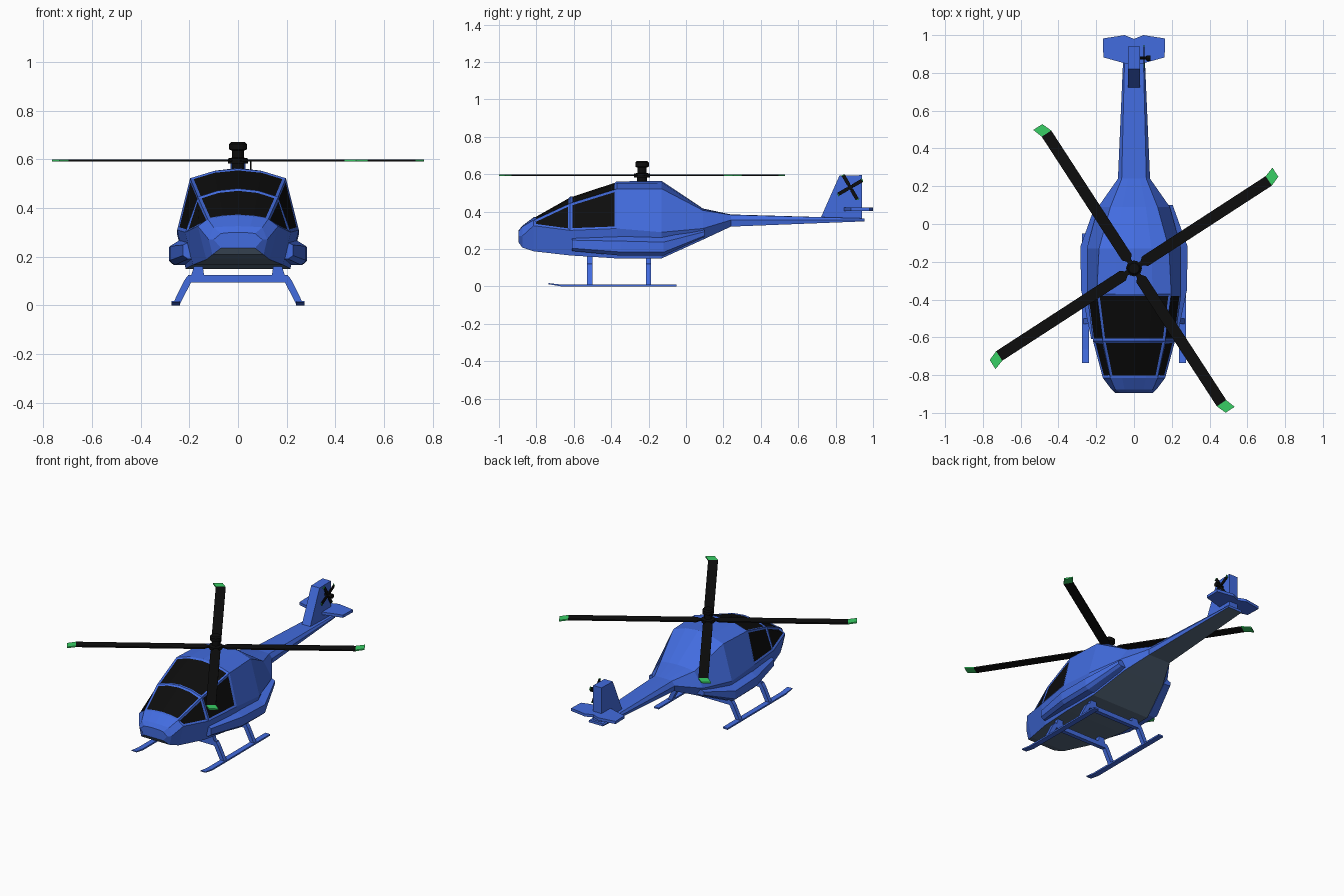
import bpy, bmesh
from math import radians, sin, cos, pi
from mathutils import Matrix, Vector

if "Cube" in bpy.data.objects:
    bpy.data.objects.remove(bpy.data.objects["Cube"])


def material(name, rgb):
    m = bpy.data.materials.new(name)
    m.diffuse_color = (*rgb, 1)
    m.use_nodes = True
    m.node_tree.nodes["Principled BSDF"].inputs["Base Color"].default_value = m.diffuse_color
    return m


BLUE = material("blue_paint", (0.055, 0.15, 0.74))
BLACK = material("black", (0.004, 0.004, 0.004))
GREEN = material("green_tip", (0.04, 0.62, 0.13))
SLATE = material("slate_belly", (0.1, 0.15, 0.22))


def loft(name, rings, mats, edit=None, matrix=Matrix()):
    """Skin a row of closed rings, cap both ends."""
    bm = bmesh.new()
    vs = [[bm.verts.new(matrix @ Vector(p)) for p in r] for r in rings]
    n = len(rings[0])
    faces = {}
    for i in range(len(vs) - 1):
        for j in range(n):
            k = (j + 1) % n
            faces[i, j] = bm.faces.new((vs[i][j], vs[i][k], vs[i + 1][k], vs[i + 1][j]))
    bm.faces.new(vs[0])
    bm.faces.new(vs[-1])
    bmesh.ops.recalc_face_normals(bm, faces=bm.faces)
    if edit:
        edit(bm, faces)
    me = bpy.data.meshes.new(name)
    bm.to_mesh(me)
    bm.free()
    for m in mats:
        me.materials.append(m)
    ob = bpy.data.objects.new(name, me)
    bpy.context.collection.objects.link(ob)
    return ob


def rect_x(x, y0, y1, z0, z1):
    return [(x, y0, z0), (x, y1, z0), (x, y1, z1), (x, y0, z1)]


def rect_y(y, x0, x1, z0, z1):
    return [(x0, y, z0), (x1, y, z0), (x1, y, z1), (x0, y, z1)]


# Fuselage and boom: y, roof centre z, roof edge x z, waist x z, belly edge x z
stations = [
    (-0.895, 0.300, 0.070, 0.295, 0.100, 0.270, 0.070, 0.235),
    (-0.875, 0.325, 0.100, 0.320, 0.120, 0.270, 0.105, 0.208),
    (-0.815, 0.370, 0.125, 0.355, 0.165, 0.325, 0.130, 0.188),
    (-0.620, 0.480, 0.165, 0.445, 0.217, 0.300, 0.185, 0.166),
    (-0.370, 0.562, 0.197, 0.522, 0.250, 0.310, 0.215, 0.150),
    (-0.130, 0.564, 0.185, 0.522, 0.250, 0.290, 0.215, 0.150),
    (0.090, 0.417, 0.125, 0.407, 0.190, 0.310, 0.150, 0.250),
    (0.240, 0.385, 0.065, 0.383, 0.085, 0.355, 0.080, 0.320),
    (0.955, 0.364, 0.048, 0.364, 0.054, 0.356, 0.052, 0.348),
]


def section(y, za, xb, zb, xc, zc, xd, zd):
    half = [(xb * .5, y, za - .25 * (za - zb)), (xb, y, zb), (xc, y, zc), (xd, y, zd)]
    return [(0, y, za)] + half + [(-x, y, z) for x, y, z in reversed(half)]


def glaze(bm, faces):
    for (i, j), f in faces.items():
        if j == 4:
            f.material_index = 2
    for i in (2, 3):
        for group in ((0, 1, 7, 8), (2,), (6,)):
            pane = [faces[i, j] for j in group]
            bmesh.ops.inset_region(bm, faces=pane, thickness=0.013, depth=-0.004,
                                   use_boundary=True, use_even_offset=True)
            for f in pane:
                f.material_index = 1


loft("fuselage", [section(*s) for s in stations], [BLUE, BLACK, SLATE], glaze)

# Parts on both sides: side pods, skids and their legs
for s, side in ((1, "right"), (-1, "left")):
    flip = Matrix.Scale(s, 4, (1, 0, 0))
    pod = [(-0.61, 0.226, 0.262, 0.19), (-0.35, 0.280, 0.262, 0.165),
           (-0.12, 0.284, 0.255, 0.165), (0.10, 0.205, 0.300, 0.265)]
    loft(side + "_side_pod",
         [[(0.12, y, b), (x - .02, y, b), (x, y, b + .2 * (t - b)), (x, y, t - .2 * (t - b)),
           (x - .05, y, t + .012), (0.12, y, t + .012)] for y, x, t, b in pod],
         [BLUE], matrix=flip)
    loft(side + "_skid",
         [rect_y(-0.735, 0.238, 0.274, 0.012, 0.018), rect_y(-0.665, 0.238, 0.274, 0, 0.01),
          rect_y(-0.05, 0.238, 0.274, 0, 0.01)], [BLUE], matrix=flip)
    for y, place in ((-0.515, "front"), (-0.20, "rear")):
        a, b = y - .014, y + .014
        loft(f"{side}_{place}_leg",
             [[(x0, a, z), (x1, a, z), (x1, b, z), (x0, b, z)] for x0, x1, z in
              ((0.238, 0.268, 0.006), (0.190, 0.222, 0.100), (0.165, 0.208, 0.120))],
             [BLUE], matrix=flip)
        loft(f"{side}_{place}_strut",
             [[(x0, a, z), (x1, a, z), (x1, b, z), (x0, b, z)] for x0, x1, z in
              ((0.138, 0.195, 0.115), (0.145, 0.180, 0.162))], [BLUE], matrix=flip)

# Cross tubes between the legs
for y, place in ((-0.515, "front"), (-0.20, "rear")):
    loft(place + "_cross_tube",
         [rect_x(x, y - .014, y + .014, 0.094, 0.124) for x in (-0.205, 0.205)], [BLUE])

# Tail fin
fin = [(0.715, 0.355), (0.82, 0.592), (0.94, 0.595), (0.94, 0.355)]
loft("tail_fin", [[(x, y, z) for y, z in fin] for x in (-0.031, 0.031)], [BLUE])

# Tailplane
half = [(0.05, 1.0), (0.165, 0.982), (0.162, 0.882)]
plan = [(0, 0.98)] + half + [(0, 0.837)] + [(-x, y) for x, y in reversed(half)]
loft("tailplane", [[(x, y, z) for x, y in plan] for z in (0.404, 0.422)], [BLUE])


def lathe(name, profile, matrix, sides):
    loft(name, [[(r * cos(2 * pi * k / sides), r * sin(2 * pi * k / sides), z)
                 for k in range(sides)] for r, z in profile], [BLACK], matrix=matrix)


def rotor(name, matrix, start, root, tip, width, thick, turn):
    """Four black blades with swept green tips, in the local xy plane."""
    w, t = width / 2, thick / 2
    swept = root + (tip - root) * 0.94
    for k in range(4):
        m = matrix @ Matrix.Rotation(radians(turn + 90 * k), 4, 'Z')
        loft(f"{name}_blade_{k + 1}",
             [rect_x(0, -w * .45, w * .45, -t, t), rect_x(start, -w * .45, w * .45, -t, t),
              rect_x(start * 1.4, -w, w, -t, t), rect_x(swept, -w, w, -t, t)],
             [BLACK], matrix=m)
        loft(f"{name}_tip_{k + 1}",
             [rect_x(swept, -w, w, -t, t), rect_x(tip, -w * .3, w * 1.6, -t, t)],
             [GREEN], matrix=m)


# Main rotor
hub = Matrix.Translation((0, -0.235, 0.595))
lathe("rotor_mast", [(0.027, -0.05), (0.027, -0.013), (0.042, -0.012), (0.042, 0.008),
                     (0.024, 0.012), (0.024, 0.04), (0.036, 0.046), (0.036, 0.068),
                     (0.028, 0.075)], hub, 12)
rotor("main_rotor", hub, 0.05, 0.0, 0.905, 0.060, 0.009, 33)

# Tail rotor on the right of the fin
tail = Matrix.Translation((0.052, 0.878, 0.53)) @ Matrix.Rotation(pi / 2, 4, 'Y')
lathe("tail_rotor_hub", [(0.008, -0.025), (0.008, 0.012), (0.015, 0.014), (0.015, 0.036)], tail, 8)
rotor("tail_rotor", tail, 0.012, 0.0, 0.078, 0.019, 0.006, 30)
